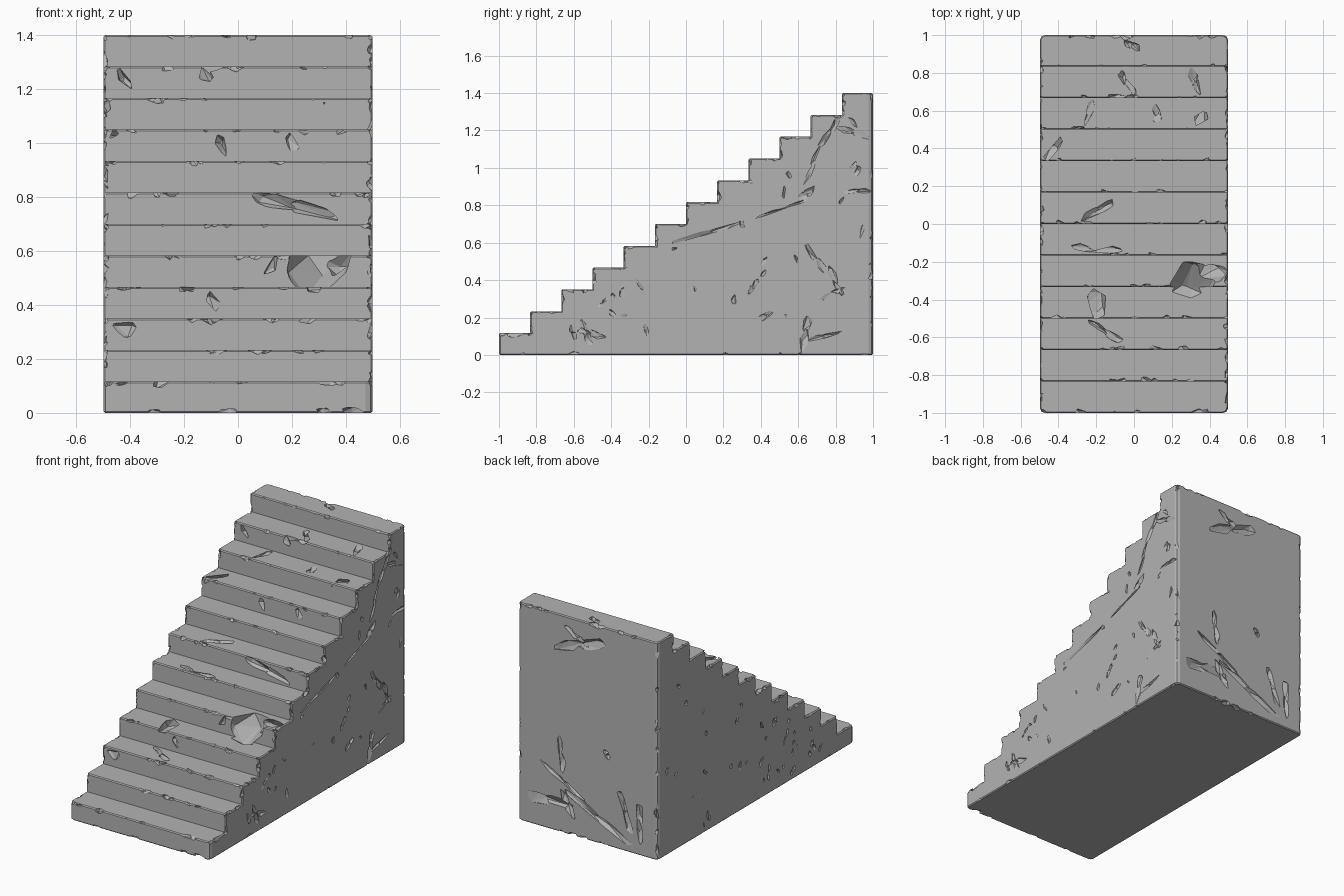
import bpy, bmesh, math, random
from mathutils import Vector, Matrix

random.seed(11)
if "Cube" in bpy.data.objects:
    bpy.data.objects.remove(bpy.data.objects["Cube"], do_unlink=True)

STEPS, HALF, HEIGHT = 12, 0.498, 1.4
TREAD, RISE = 2 / STEPS, HEIGHT / STEPS
X, Y, Z = Vector((1, 0, 0)), Vector((0, 1, 0)), Vector((0, 0, 1))

stone = bpy.data.materials.new("grey stone")
stone.use_nodes = True
grey = (0.45, 0.45, 0.45, 1)
stone.diffuse_color = grey
stone.node_tree.nodes["Principled BSDF"].inputs["Base Color"].default_value = grey


def make_object(name, bm):
    mesh = bpy.data.meshes.new(name)
    bm.to_mesh(mesh)
    bm.free()
    mesh.materials.append(stone)
    obj = bpy.data.objects.new(name, mesh)
    bpy.context.collection.objects.link(obj)
    return obj


# Stair block: stepped side profile extruded across the width
bm = bmesh.new()
profile = [(1, 0), (-1, 0)]
for i in range(STEPS):
    profile += [(-1 + i * TREAD, (i + 1) * RISE), (-1 + (i + 1) * TREAD, (i + 1) * RISE)]
    if i < STEPS - 1:
        continue
side = bm.faces.new([bm.verts.new((-HALF, y, z)) for y, z in profile])
new = bmesh.ops.extrude_face_region(bm, geom=[side])["geom"]
bmesh.ops.translate(bm, vec=X * 2 * HALF, verts=[v for v in new if isinstance(v, bmesh.types.BMVert)])
bmesh.ops.recalc_face_normals(bm, faces=bm.faces)

# Softened upright corners at the rear and on the bottom step
uprights = [e for e in bm.edges if abs((e.verts[0].co - e.verts[1].co).normalized().z) > 0.9
            and all(abs(v.co.y) > 0.99 for v in e.verts)]
bmesh.ops.bevel(bm, geom=uprights, offset=0.025, segments=2, profile=0.5, affect='EDGES')
rims = [e for e in bm.edges if e.is_convex and e.calc_face_angle(0) > 1]
bmesh.ops.bevel(bm, geom=rims, offset=0.006, segments=1, affect='EDGES')
stairs = make_object("stone_stairs", bm)

# Chips: jagged convex chunks gathered in one cutter
cut = bmesh.new()


def chip(center, along, normal, length, width, depth, points=11):
    """Remove a chunk: length follows 'along', depth goes into the surface."""
    along = along.normalized()
    normal = normal.normalized()
    frame = Matrix((along, normal.cross(along), normal)).transposed()
    verts = []
    for _ in range(points):
        p = Vector([random.gauss(0, 1) for _ in range(3)]).normalized()
        p = Vector((p.x * length / 2, p.y * width / 2, p.z * depth))
        verts.append(cut.verts.new(Vector(center) + frame @ p))
    hull = bmesh.ops.convex_hull(cut, input=verts)
    loose = {v for v in hull["geom_interior"] if isinstance(v, bmesh.types.BMVert)}
    bmesh.ops.delete(cut, geom=list(loose), context='VERTS')


def crack(start, end, normal, width, depth=0.015):
    """A gouge between two points on a surface, as two overlapping chunks."""
    a, b = Vector(start), Vector(end)
    for t in (0.3, 0.7):
        chip(a.lerp(b, t), b - a, normal, (b - a).length * 0.75, width, depth, 14)


def wear(a, b, normal, count, small, large):
    """Scatter chips along an edge."""
    for _ in range(count):
        size = random.uniform(small, large)
        turn = Vector([random.uniform(-0.3, 0.3) for _ in range(3)])
        chip(a.lerp(b, random.random()), b - a + turn * (b - a).length, normal + turn,
             size * random.uniform(1, 2), size * 0.8, size * random.uniform(0.25, 0.5))


# Worn nosings and step ends
for i in range(STEPS):
    y, z = -1 + i * TREAD, (i + 1) * RISE
    wear(Vector((-HALF, y, z)), Vector((HALF, y, z)), Z - Y, 7, 0.025, 0.065)
    for s in (-1, 1):
        end = Vector((s * HALF, y, z))
        wear(end, end + Y * TREAD, X * s + Z, 2, 0.03, 0.06)
        wear(end - Z * RISE, end, X * s - Y, 2, 0.03, 0.06)
        chip(end, X * s + Z, X * s + Z - Y, 0.05, 0.06, 0.025)

# Worn rear corners, rear top and base edges
for s in (-1, 1):
    foot, top = Vector((s * HALF, 1, 0)), Vector((s * HALF, 1, HEIGHT))
    wear(foot, top, X * s + Y, 18, 0.03, 0.08)
    wear(foot, Vector((s * HALF, -1, 0)), X * s - Z * 0.3, 8, 0.02, 0.05)
for y, z, n in ((1, HEIGHT, Y + Z), (1, 0, Y), (-1, 0, -Y)):
    wear(Vector((-HALF, y, z)), Vector((HALF, y, z)), n, 8, 0.03, 0.07)

# Large broken hollow and gouges across the steps
slope = Vector((0, -RISE, TREAD))
chip((0.31, -0.31, 0.57), Vector((0.4, 0.5, 0.5)), slope, 0.32, 0.24, 0.12, 26)
chip((0.40, -0.26, 0.56), X, slope, 0.20, 0.14, 0.08, 18)
chip((-0.20, -0.42, 0.45), Y, slope, 0.20, 0.15, 0.06, 18)
chip((-0.41, -0.70, 0.31), X, slope, 0.15, 0.11, 0.05, 16)
chip((-0.43, 0.40, 1.03), X + Y, slope, 0.18, 0.10, 0.05, 16)
chip((0.35, 0.56, 1.15), X + Y, slope, 0.15, 0.09, 0.05, 14)
crack((0.06, 0, 0.80), (0.38, 0, 0.73), -Y, 0.06, 0.03)
for a, b, z in (((-0.24, -0.51), (-0.06, -0.63), 3), ((-0.28, 0.02), (-0.09, 0.13), 7),
                ((-0.09, 0.82), (0.0, 0.69), 11), ((0.30, 0.82), (0.35, 0.69), 11),
                ((-0.26, 0.52), (-0.22, 0.65), 10), ((0.11, 0.64), (0.13, 0.52), 10),
                ((-0.05, 0.97), (0.03, 0.92), 12), ((-0.35, -0.12), (-0.07, -0.14), 6)):
    crack((*a, z * RISE), (*b, z * RISE), Z, 0.05, 0.02)
for x, z, level in ((-0.10, 0.42, 3), (0.20, 1.00, 8), (-0.06, 0.99, 8),
                    (-0.42, 1.24, 10), (-0.12, 1.25, 10), (0.12, 0.54, 4)):
    chip((x, -1 + level * TREAD, z), Z + X * random.uniform(-1, 1), -Y, 0.10, 0.05, 0.025)

# Cracks on the left flank, given as (y, z) pairs
for a, b, w in (((0.63, 0.90), (0.72, 1.12), 0.04), ((0.71, 1.10), (0.82, 1.27), 0.04),
                ((-0.07, 0.60), (0.30, 0.71), 0.03), ((0.64, 0.59), (0.75, 0.44), 0.04),
                ((0.33, 0.32), (0.38, 0.40), 0.04), ((-0.63, 0.16), (-0.43, 0.09), 0.04),
                ((-0.56, 0.20), (-0.50, 0.02), 0.04), ((0.62, 0.02), (0.66, 0.22), 0.05),
                ((0.62, 0.07), (0.82, 0.12), 0.03), ((0.76, 0.48), (0.84, 0.31), 0.04),
                ((0.72, 0.30), (0.85, 0.36), 0.03), ((0.60, 0.83), (0.68, 0.90), 0.06),
                ((0.85, 0.87), (1.0, 0.88), 0.03), ((0.80, 1.22), (1.0, 1.16), 0.04),
                ((0.38, 0.18), (0.46, 0.23), 0.04), ((0.36, 0.73), (0.68, 0.84), 0.015)):
    crack((HALF, *a), (HALF, *b), X, w)

# Pits scattered over both flanks, below the step line
for s, count in ((1, 26), (-1, 45)):
    for _ in range(count):
        y = random.uniform(-0.7, 0.95)
        z = random.uniform(0.05, (y + 1) * 0.7 - 0.05)
        chip((s * HALF, y, z), Vector((0, random.uniform(-1, 1), 1)), X * s,
             random.uniform(0.03, 0.09), 0.03, 0.012)

# Gouges on the rear wall, given as (x, z) pairs
for a, b, w in (((0.20, 0.62), (0.17, 0.38), 0.05), ((0.32, 0.42), (0.02, 0.24), 0.05),
                ((0.48, 0.17), (0.10, 0.20), 0.08), ((0.15, 0.27), (-0.30, 0.05), 0.06),
                ((-0.22, 0.38), (-0.32, 0.10), 0.05), ((-0.36, 0.36), (-0.38, 0.08), 0.05),
                ((0.22, 1.18), (-0.12, 1.30), 0.08), ((0.16, 1.33), (0.0, 1.24), 0.05),
                ((0.10, 0.12), (0.20, 0.28), 0.06), ((-0.12, 0.62), (-0.15, 0.56), 0.04)):
    crack((a[0], 1, a[1]), (b[0], 1, b[1]), Y, w, 0.025)

# Carve the block
bmesh.ops.recalc_face_normals(cut, faces=cut.faces)
cutter = make_object("chip_cutter", cut)
cutter.hide_render = True
carve = stairs.modifiers.new("chips", 'BOOLEAN')
carve.operation, carve.solver, carve.use_self = 'DIFFERENCE', 'EXACT', True
carve.object = cutter
bpy.context.view_layer.objects.active = stairs
stairs.select_set(True)
bpy.ops.object.modifier_apply(modifier=carve.name)
bpy.data.objects.remove(cutter, do_unlink=True)
